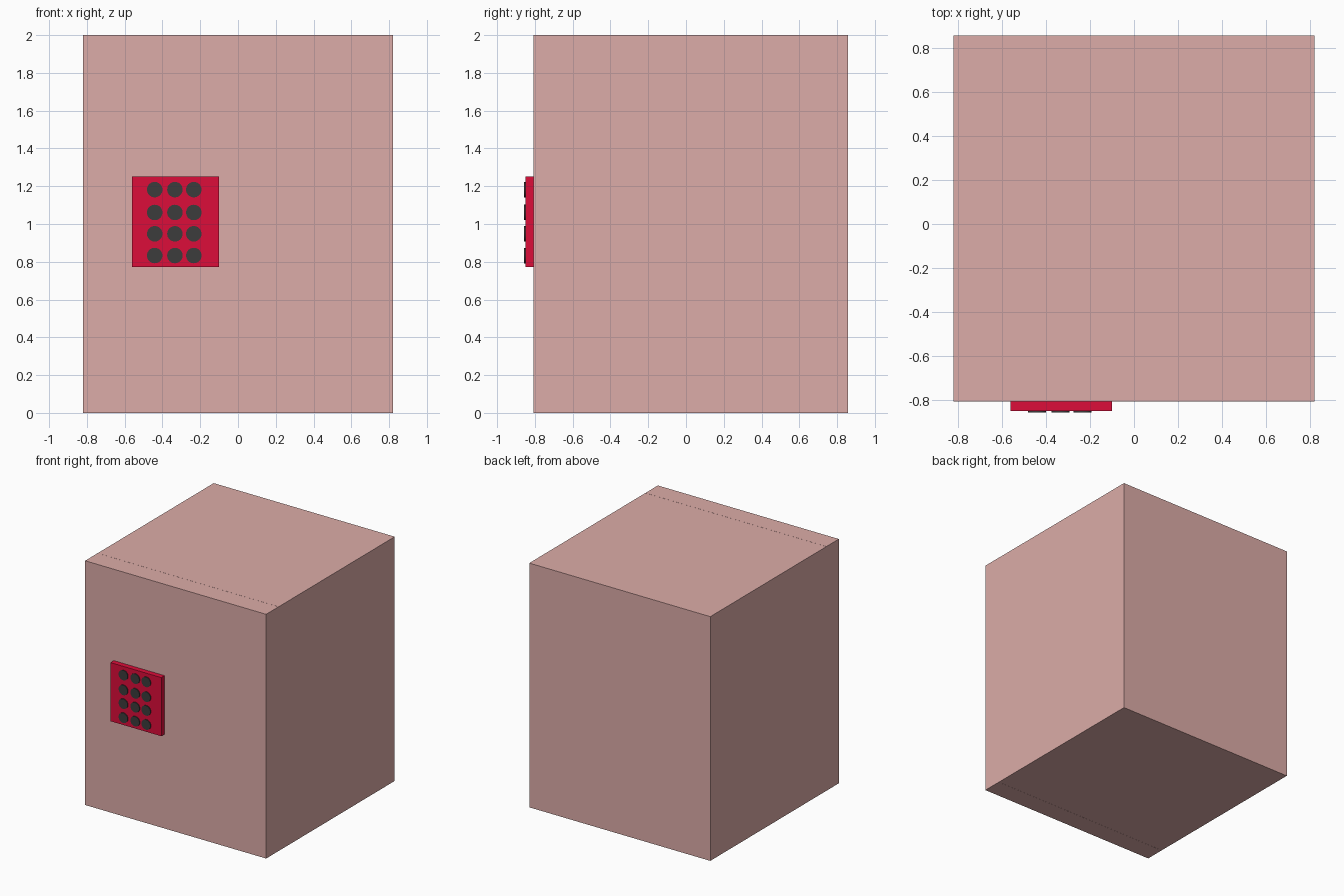
import bpy
from math import pi

if "Cube" in bpy.data.objects:
    bpy.data.objects.remove(bpy.data.objects["Cube"])


def material(name, rgb):
    mat = bpy.data.materials.new(name)
    mat.diffuse_color = (*rgb, 1)
    mat.use_nodes = True
    mat.node_tree.nodes["Principled BSDF"].inputs["Base Color"].default_value = mat.diffuse_color
    return mat


def box(name, lo, hi, mat):
    centre = [(a + b) / 2 for a, b in zip(lo, hi)]
    bpy.ops.mesh.primitive_cube_add(size=1, location=centre)
    ob = bpy.context.object
    ob.name = name
    ob.scale = [b - a for a, b in zip(lo, hi)]
    bpy.ops.object.transform_apply(location=False, rotation=False, scale=True)
    ob.data.materials.append(mat)
    return ob


pink = material("dusty_pink", (0.716, 0.413, 0.392))
red = material("crimson", (0.716, 0.004, 0.042))
dark = material("dark_grey", (0.045, 0.045, 0.045))

# Cabinet and the full-height door on its front
box("safe_body", (-0.82, -0.645, 0), (0.82, 0.857, 2), pink)
box("safe_door", (-0.82, -0.807, 0), (0.82, -0.646, 2), pink)

# Keypad plate
box("keypad_plate", (-0.56, -0.85, 0.772), (-0.10, -0.807, 1.252), red)

# Round keys, four rows of three
for row, z in enumerate((1.182, 1.061, 0.948, 0.833)):
    for col, x in enumerate((-0.441, -0.334, -0.234)):
        bpy.ops.mesh.primitive_cylinder_add(
            vertices=32, radius=0.041, depth=0.02,
            location=(x, -0.847, z), rotation=(pi / 2, 0, 0))
        key = bpy.context.object
        key.name = f"key_{row + 1}_{col + 1}"
        key.data.materials.append(dark)
        bpy.ops.object.shade_smooth_by_angle()
